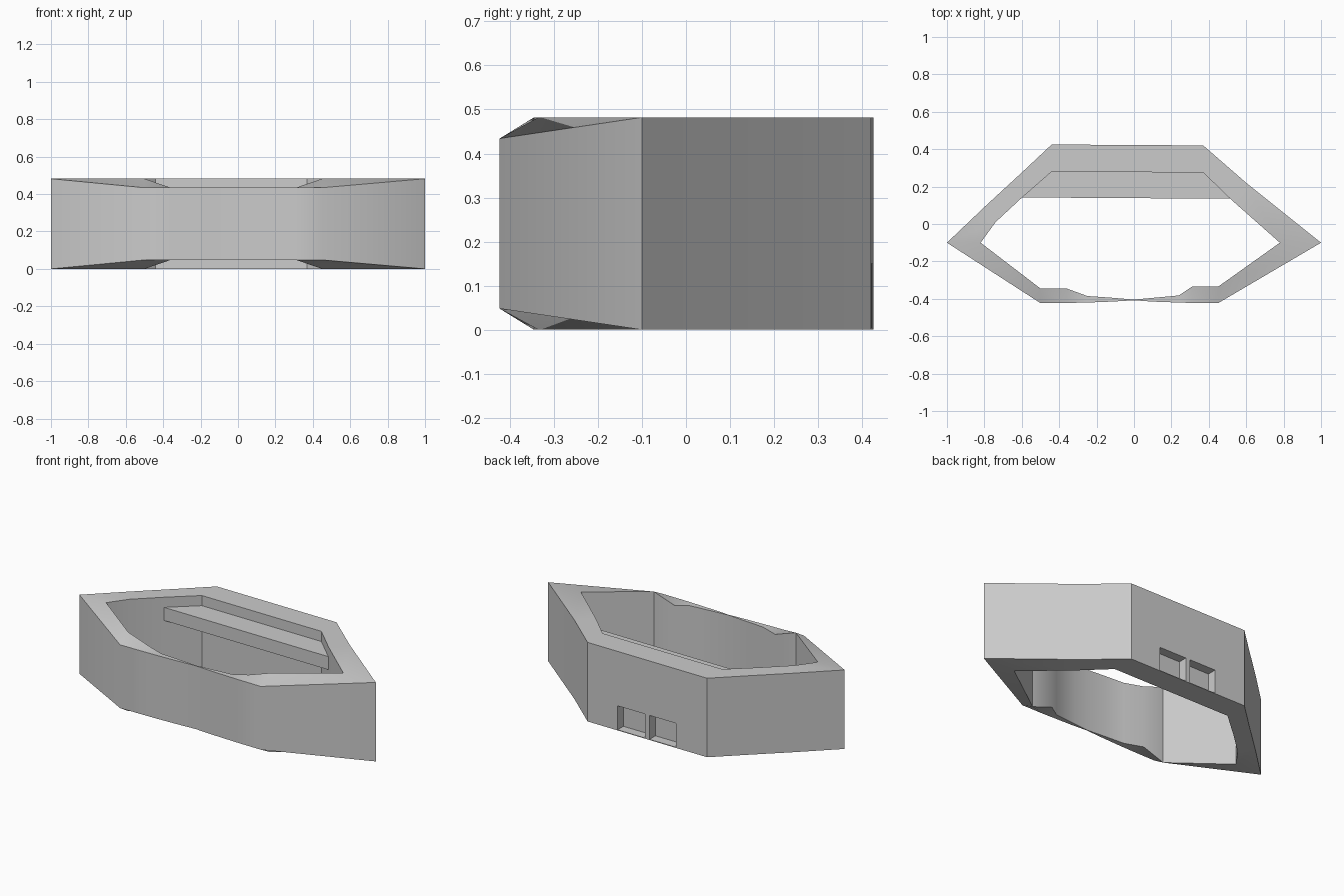
import bpy, bmesh, math

if "Cube" in bpy.data.objects:
    bpy.data.objects.remove(bpy.data.objects["Cube"])

H = 0.482   # wall height
D = 0.048   # rim drop along the front

# Outer and inner outlines, paired point by point: x, y, rim drop
OUTER = [(-1, -.1, 0), (-.79, .1, 0), (-.6, .275, 0), (-.44, .425, 0), (.37, .42, 0),
         (.6, .22, 0), (1, -.1, 0), (.45, -.423, D), (.31, -.422, D), (.24, -.42, D),
         (.1, -.415, D), (0, -.408, D), (-.12, -.415, D), (-.25, -.42, D),
         (-.36, -.422, D), (-.5, -.423, D)]
INNER = [(-.82, -.1, 0), (-.74, .01, 0), (-.6, .14, 0), (-.44, .28, 0), (.37, .275, 0),
         (.52, .13, 0), (.78, -.1, 0), (.45, -.335, 0), (.31, -.335, D), (.24, -.382, D),
         (.1, -.395, D), (0, -.404, D), (-.12, -.394, D), (-.25, -.385, D),
         (-.36, -.345, D), (-.5, -.345, 0)]


def finish(bm, name, angle=None):
    bmesh.ops.recalc_face_normals(bm, faces=bm.faces)
    me = bpy.data.meshes.new(name)
    bm.to_mesh(me)
    bm.free()
    ob = bpy.data.objects.new(name, me)
    bpy.context.collection.objects.link(ob)
    if angle:
        bpy.ops.object.select_all(action='DESELECT')
        bpy.context.view_layer.objects.active = ob
        ob.select_set(True)
        bpy.ops.object.shade_smooth_by_angle(angle=math.radians(angle))
    return ob


def prism(name, outline, z0, z1):
    bm = bmesh.new()
    lo, hi = [[bm.verts.new((x, y, z)) for x, y in outline] for z in (z0, z1)]
    bm.faces.new(lo)
    bm.faces.new(hi)
    n = len(outline)
    for i in range(n):
        j = (i + 1) % n
        bm.faces.new((lo[i], lo[j], hi[j], hi[i]))
    return finish(bm, name)


# Ring wall: four loops bridged around the section
bm = bmesh.new()
loops = []
for pts, top in ((OUTER, 0), (OUTER, 1), (INNER, 1), (INNER, 0)):
    loops.append([bm.verts.new((x, y, H - d if top else d)) for x, y, d in pts])
n = len(OUTER)
for k in range(4):
    a, b = loops[k], loops[(k + 1) % 4]
    for i in range(n):
        j = (i + 1) % n
        bm.faces.new((a[i], a[j], b[j], b[i]))
wall = finish(bm, "ring_wall", 35)

# Two square recesses low on the back wall
for x0, x1 in ((-.23, -.05), (-.02, .166)):
    cutter = prism("recess_cutter", [(x0, .366), (x1, .366), (x1, .5), (x0, .5)], .004, .15)
    cutter.hide_render = True
    mod = wall.modifiers.new("recess", 'BOOLEAN')
    mod.operation = 'DIFFERENCE'
    mod.solver = 'EXACT'
    mod.object = cutter
    bpy.context.view_layer.objects.active = wall
    bpy.ops.object.modifier_apply(modifier=mod.name)
    bpy.data.objects.remove(cutter)

# Shelf along the inside of the back wall
prism("back_shelf", [(-.6, .142), (.515, .135), (.37, .277), (-.44, .282)], .34, .42)
